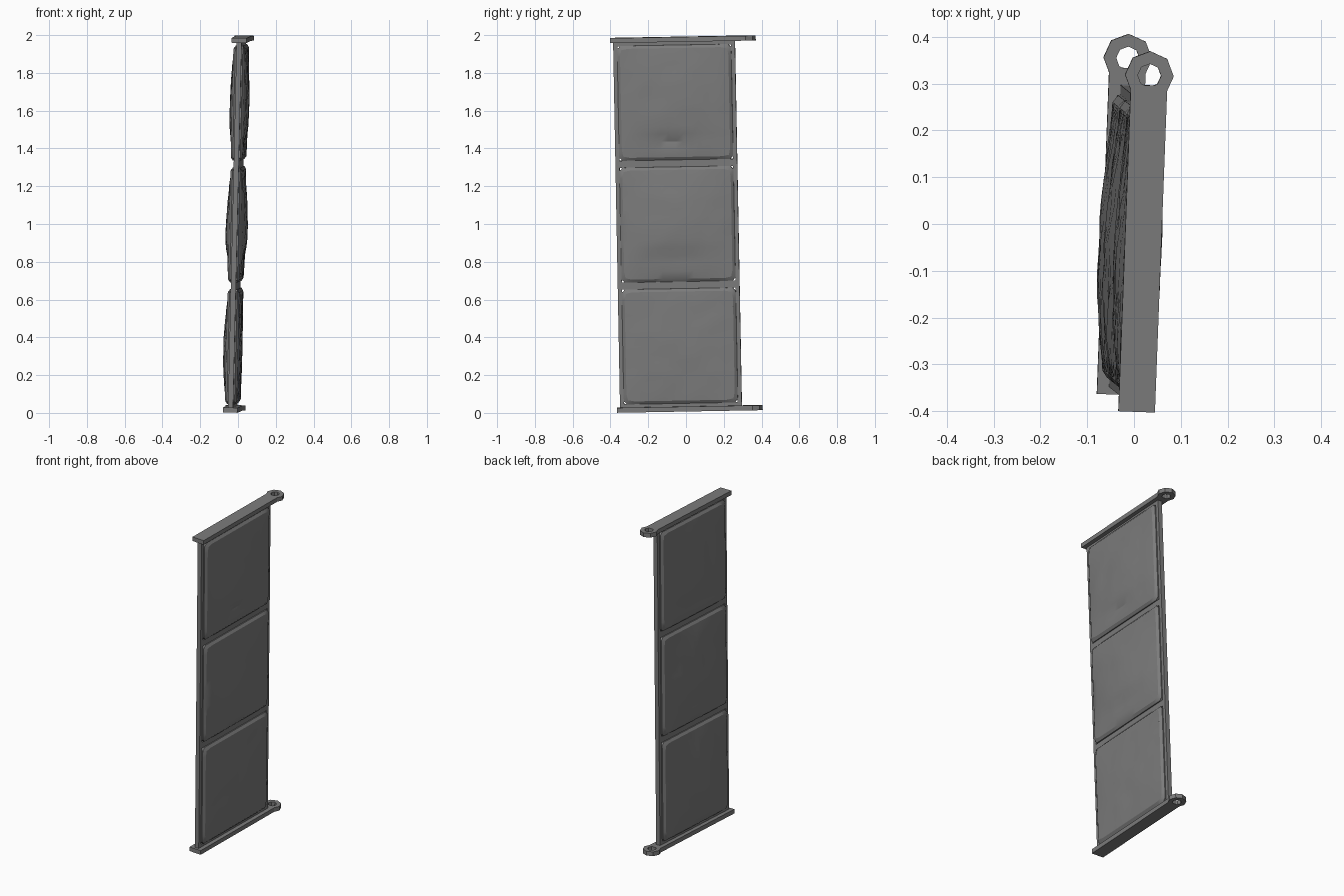
import bpy, bmesh, random
from math import sin, cos, pi, exp, radians
from mathutils import Vector, Matrix

if "Cube" in bpy.data.objects:
    bpy.data.objects.remove(bpy.data.objects["Cube"])

random.seed(4)

# Dark grey paint for everything
PAINT = bpy.data.materials.new("dark_grey")
PAINT.diffuse_color = (0.2, 0.2, 0.2, 1)
PAINT.use_nodes = True
PAINT.node_tree.nodes["Principled BSDF"].inputs["Base Color"].default_value = PAINT.diffuse_color

# Slight lean of the whole gate
ay = Vector((0.038, 1, 0.018)).normalized()
az = Vector((0.0235, -0.0189, 1)).normalized()
ax = ay.cross(az).normalized()
az = ax.cross(ay)
LEAN = Matrix.Translation((-0.003, 0, 1)) @ Matrix((ax, ay, az)).transposed().to_4x4()


def finish(name, bm, smooth=False):
    bmesh.ops.recalc_face_normals(bm, faces=bm.faces[:])
    me = bpy.data.meshes.new(name)
    bm.to_mesh(me)
    bm.free()
    me.transform(LEAN)
    me.materials.append(PAINT)
    ob = bpy.data.objects.new(name, me)
    bpy.context.collection.objects.link(ob)
    if smooth:
        bpy.ops.object.select_all(action='DESELECT')
        ob.select_set(True)
        bpy.context.view_layer.objects.active = ob
        bpy.ops.object.shade_smooth_by_angle(angle=radians(25))
    return ob


def box(bm, x0, x1, y0, y1, z0, z1):
    m = Matrix.Translation(((x0 + x1) / 2, (y0 + y1) / 2, (z0 + z1) / 2))
    bmesh.ops.create_cube(bm, size=1, matrix=m @ Matrix.Diagonal((x1 - x0, y1 - y0, z1 - z0, 1)))


def ring(bm, cy, r_out, r_in, z0, z1, n=8):
    loops = []
    for r, z in ((r_out, z0), (r_out, z1), (r_in, z1), (r_in, z0)):
        loops.append([bm.verts.new((r * cos(2 * pi * i / n), cy + r * sin(2 * pi * i / n), z))
                      for i in range(n)])
    for a in range(4):
        p, q = loops[a], loops[(a + 1) % 4]
        for i in range(n):
            j = (i + 1) % n
            bm.faces.new((p[i], p[j], q[j], q[i]))


# Hinge bars with octagonal eyes
for name, z0, z1 in (("bottom_hinge_bar", -0.992, -0.966), ("top_hinge_bar", 0.966, 0.992)):
    bm = bmesh.new()
    box(bm, -0.039, 0.039, -0.383, 0.315, z0, z1)
    ring(bm, 0.336, 0.052, 0.025, z0, z1)
    finish(name, bm)

# Frame: two posts and four rails
T = 0.0135
bm = bmesh.new()
for y0, y1 in ((-0.3675, -0.3455), (0.256, 0.278)):
    box(bm, -T, T, y0, y1, -0.967, 0.967)
for z, h in ((-0.957, 0.0095), (-0.3225, 0.0185), (0.3225, 0.0185), (0.957, 0.0095)):
    box(bm, -T, T, -0.35, 0.26, z - h, z + h)
finish("frame", bm)

# Dented cushion-like panels with clipped corners
N = 14
COORDS = [-1.0, -0.95] + [-0.95 + 1.9 * i / N for i in range(1, N)] + [0.95, 1.0]
M = len(COORDS)
HW, HH, CY = 0.302, 0.304, -0.0445


def panel(name, cz, bulge_pos, bulge_neg, dents):
    bm = bmesh.new()
    sides = []
    for sgn, bulge in ((1, bulge_pos), (-1, bulge_neg)):
        grid = []
        for i, u in enumerate(COORDS):
            row = []
            for j, v in enumerate(COORDS):
                eu, ev = i in (0, M - 1), j in (0, M - 1)
                iu, iv = i in (1, M - 2), j in (1, M - 2)
                c = 0.97 if (eu and ev) else 0.975 if (iu and iv) else 1
                if eu or ev:
                    t = 0.02
                else:
                    fall = max(0, (1 - (u / .95) ** 2) * (1 - (v / .95) ** 2))
                    t = 0.031 + bulge * fall ** 0.7 * exp(-0.5 * ((u + .25) ** 2 + (v + .2) ** 2))
                    t += random.uniform(-.002, .002) * min(1, 3 * fall)
                    for du, dv, ru, rv, amp in dents:
                        t += amp * exp(-((u - du) / ru) ** 2 - ((v - dv) / rv) ** 2)
                row.append(bm.verts.new((sgn * t, CY + u * c * HW, cz + v * c * HH)))
            grid.append(row)
        for i in range(M - 1):
            for j in range(M - 1):
                bm.faces.new((grid[i][j], grid[i + 1][j], grid[i + 1][j + 1], grid[i][j + 1]))
        rim = ([grid[i][0] for i in range(M - 1)] + [grid[M - 1][j] for j in range(M - 1)]
               + [grid[i][M - 1] for i in range(M - 1, 0, -1)]
               + [grid[0][j] for j in range(M - 1, 0, -1)])
        sides.append(rim)
    a, b = sides
    for i in range(len(a)):
        j = (i + 1) % len(a)
        bm.faces.new((a[i], a[j], b[j], b[i]))
    finish(name, bm, smooth=True)


panel("bottom_panel", -0.645, 0.010, 0.025, [(0.1, -0.5, 0.3, 0.2, -0.003)])
panel("middle_panel", 0.0, 0.026, 0.028, [(-0.1, -0.6, 0.5, 0.12, -0.009), (-0.3, 0.2, 0.15, 0.15, -0.006)])
panel("top_panel", 0.645, 0.018, 0.022, [(-0.1, -0.68, 0.45, 0.1, -0.013), (-0.4, 0.1, 0.15, 0.2, -0.006)])
